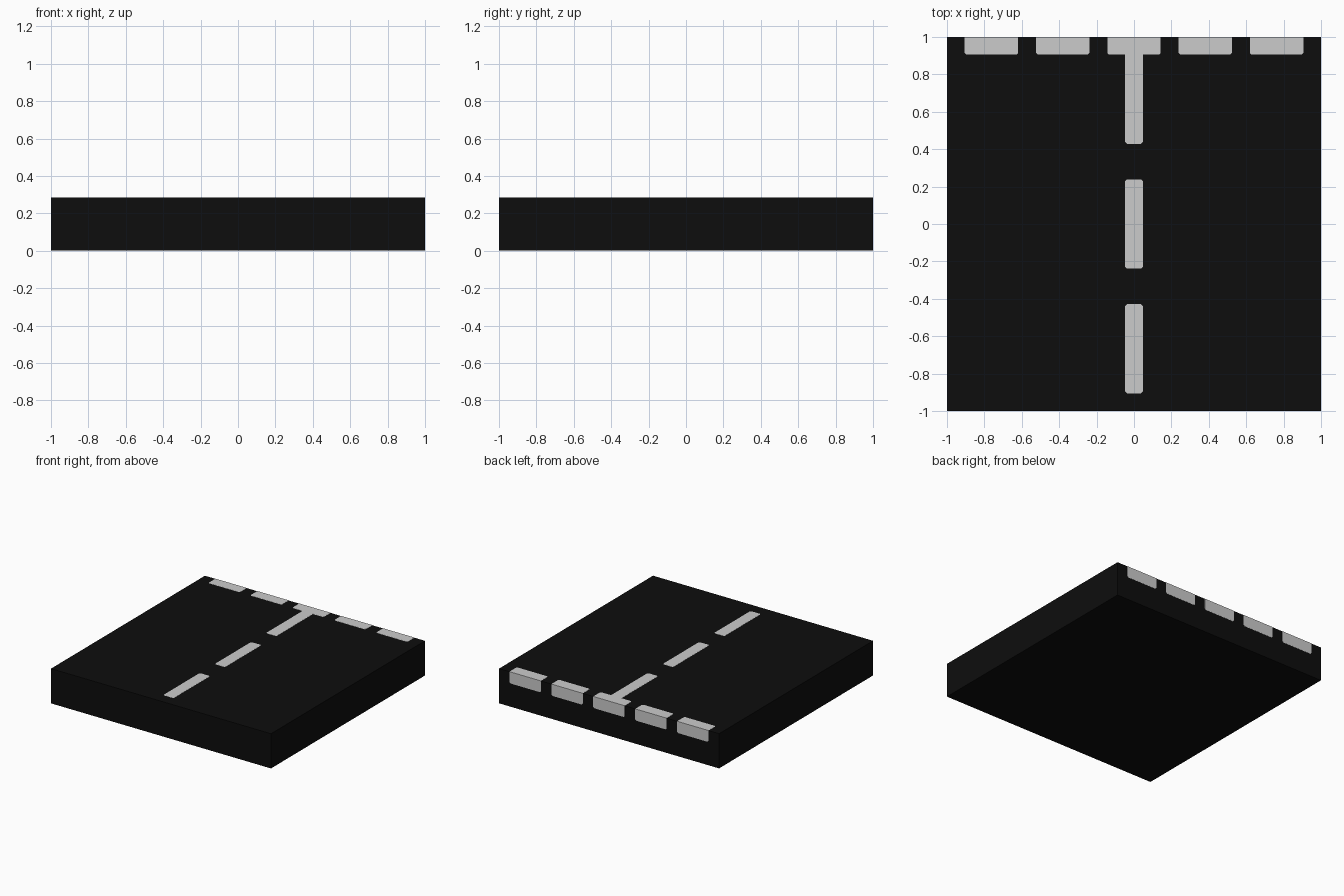
import bpy, bmesh
from mathutils import Vector

if "Cube" in bpy.data.objects:
    bpy.data.objects.remove(bpy.data.objects["Cube"])

H = 0.286      # slab height
W = 0.095      # marking width
T = 0.001      # paint thickness
C = 0.01       # clipped corner size


def material(name, v):
    m = bpy.data.materials.new(name)
    m.diffuse_color = (v, v, v, 1)
    m.use_nodes = True
    m.node_tree.nodes["Principled BSDF"].inputs["Base Color"].default_value = m.diffuse_color
    return m


asphalt = material("black asphalt", 0.004)
paint = material("pale grey paint", 0.60)


def finish(name, bm, mat):
    bmesh.ops.recalc_face_normals(bm, faces=bm.faces)
    me = bpy.data.meshes.new(name)
    bm.to_mesh(me)
    bm.free()
    me.materials.append(mat)
    ob = bpy.data.objects.new(name, me)
    bpy.context.collection.objects.link(ob)


def outline(x0, x1, y0, y1, clip_top):
    # rectangle with clipped lower corners, optionally clipped upper corners too
    pts = [(x0, y0 + C), (x0 + C, y0), (x1 - C, y0), (x1, y0 + C)]
    if clip_top:
        return pts + [(x1, y1 - C), (x1 - C, y1), (x0 + C, y1), (x0, y1 - C)]
    return pts + [(x1, y1), (x0, y1)]


def plate(bm, pts, place, push):
    face = bm.faces.new([bm.verts.new(place(*p)) for p in pts])
    ext = bmesh.ops.extrude_face_region(bm, geom=[face], use_keep_orig=True)
    verts = [g for g in ext["geom"] if isinstance(g, bmesh.types.BMVert)]
    bmesh.ops.translate(bm, verts=verts, vec=Vector(push))


def on_top(x, y):
    return (x, y, H - T)


def on_back(x, z):
    return (x, 1 - T, z)


# Road slab
bm = bmesh.new()
bmesh.ops.create_cube(bm, size=1)
for v in bm.verts:
    v.co = (v.co.x * 2, v.co.y * (2 - T) - T / 2, (v.co.z + 0.5) * (H - T))
finish("road_slab", bm, asphalt)

# Dashes wrapping over the back edge
for i in range(5):
    x = (i - 2) * 0.381
    bm = bmesh.new()
    plate(bm, outline(x - 0.143, x + 0.143, 1 - W, 1, False), on_top, (0, 0, T))
    plate(bm, outline(x - 0.143, x + 0.143, H - W, H, False), on_back, (0, T, 0))
    finish(f"edge_dash_{i + 1}", bm, paint)

# Centre line dashes; the rear one joins the middle edge dash
for i, (y0, y1) in enumerate([(-0.905, -0.429), (-0.238, 0.238), (0.429, 0.905)]):
    bm = bmesh.new()
    plate(bm, outline(-W / 2, W / 2, y0, y1, i < 2), on_top, (0, 0, T))
    finish(f"centre_dash_{i + 1}", bm, paint)
